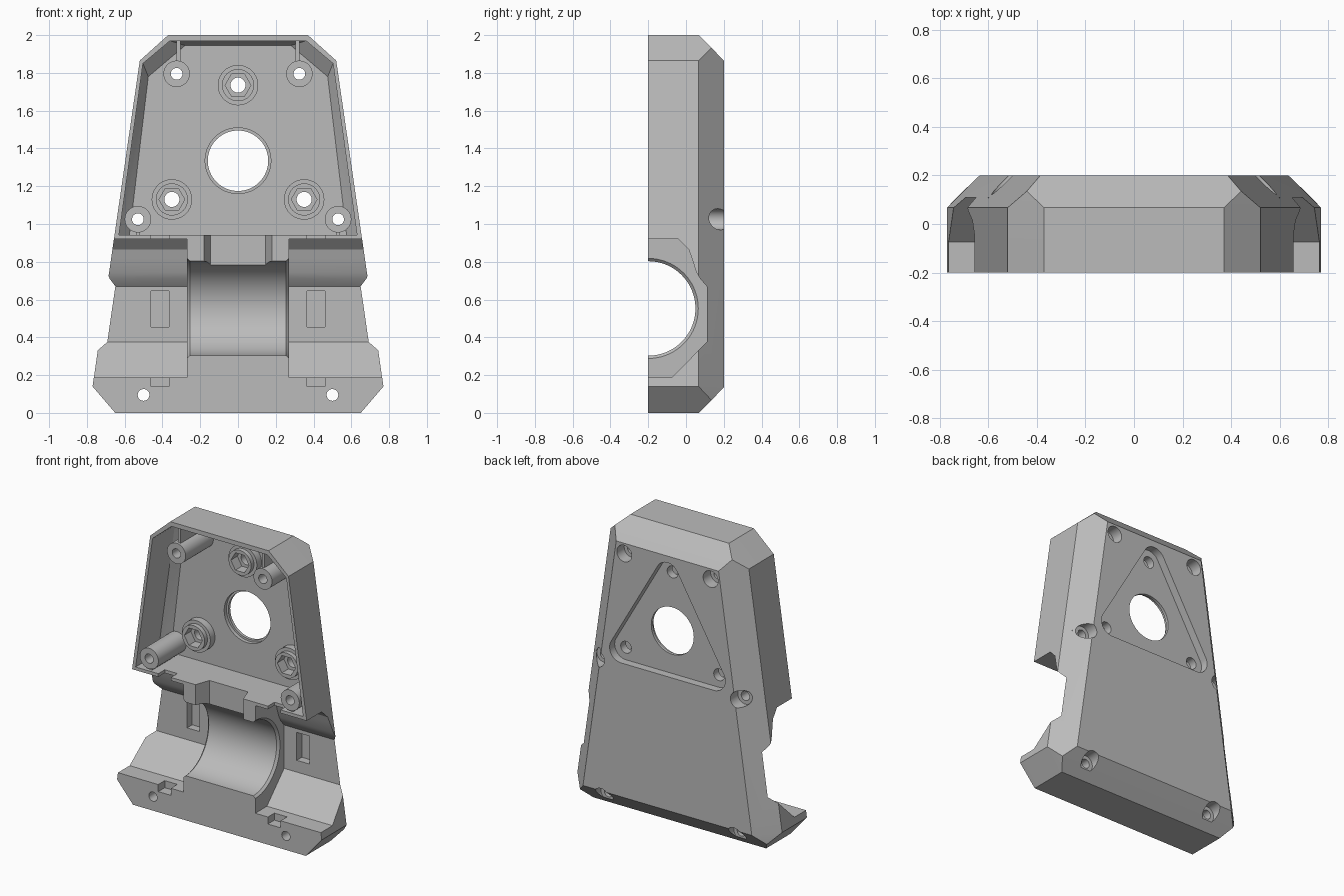
import bpy, bmesh
from math import cos, sin, tau

if "Cube" in bpy.data.objects:
    bpy.data.objects.remove(bpy.data.objects["Cube"], do_unlink=True)

grey = bpy.data.materials.new("plain_grey")
grey.use_nodes = True
grey.diffuse_color = (0.5, 0.5, 0.5, 1)
grey.node_tree.nodes["Principled BSDF"].inputs["Base Color"].default_value = (0.5, 0.5, 0.5, 1)


def finish(name, bm):
    bmesh.ops.recalc_face_normals(bm, faces=bm.faces)
    mesh = bpy.data.meshes.new(name)
    bm.to_mesh(mesh)
    bm.free()
    mesh.materials.append(grey)
    obj = bpy.data.objects.new(name, mesh)
    bpy.context.collection.objects.link(obj)
    return obj


def hull(name, points):
    bm = bmesh.new()
    for p in points:
        bm.verts.new(p)
    res = bmesh.ops.convex_hull(bm, input=bm.verts[:])
    junk = {e for e in res["geom_interior"] + res["geom_unused"] if isinstance(e, bmesh.types.BMVert)}
    bmesh.ops.delete(bm, geom=list(junk), context="VERTS")
    bmesh.ops.dissolve_limit(bm, angle_limit=0.01, verts=bm.verts[:], edges=bm.edges[:])
    return finish(name, bm)


def ring(axis, pts, d):
    """Lay 2D points on the plane at distance d along an axis."""
    return [{"x": (d, a, b), "y": (a, d, b), "z": (a, b, d)}[axis] for a, b in pts]


def prism(name, axis, pts, start, end):
    bm = bmesh.new()
    face = bm.faces.new([bm.verts.new(p) for p in ring(axis, pts, start)])
    new = bmesh.ops.extrude_face_region(bm, geom=[face])["geom"]
    for v in new:
        if isinstance(v, bmesh.types.BMVert):
            v.co["xyz".index(axis)] = end
    return finish(name, bm)


def circle(a, b, r, n=40):
    return [(a + r * cos(tau * i / n), b + r * sin(tau * i / n)) for i in range(n)]


def rect(x0, x1, z0, z1):
    return [(x0, z0), (x1, z0), (x1, z1), (x0, z1)]


def mirrored(pts):
    return pts + [(-a, b) for a, b in reversed(pts)]


def combine(tool, operation):
    mod = housing.modifiers.new("join", "BOOLEAN")
    mod.object, mod.operation, mod.solver = tool, operation, "EXACT"
    bpy.context.view_layer.objects.active = housing
    bpy.ops.object.modifier_apply(modifier=mod.name)
    bpy.data.objects.remove(tool, do_unlink=True)


def cut(tool):
    combine(tool, "DIFFERENCE")


def add(tool):
    combine(tool, "UNION")


# Tapered shell with a wide chamfer round the back
outline = mirrored([(0.65, 0), (0.77, 0.14), (0.52, 1.865), (0.37, 2)])
back = mirrored([(0.635, 0.135), (0.385, 1.865)])
mitres = mirrored([(0.703, 0.067), (0.441, 1.933)])
housing = hull("housing", ring("y", outline, -0.2) + ring("y", outline, 0.067)
               + ring("y", mitres, 0.135) + ring("y", back, 0.2))

# Upper cavity
rim = mirrored([(0.63, 0.942), (0.503, 1.85), (0.36, 1.97)])
floor = mirrored([(0.575, 0.942), (0.475, 1.78), (0.28, 1.945)])
cut(hull("cavity", ring("y", rim, -0.3) + ring("y", rim, 0.04) + ring("y", floor, 0.1)))

posts = [(s * x, z) for s in (-1, 1) for x, z in ((0.325, 1.795), (0.53, 1.025))]
bolts = [(0, 1.735), (-0.35, 1.13), (0.35, 1.13)]

# Side channels beside the bearing seat
channel = [(-0.3, 0.92), (-0.04, 0.92), (0.015, 0.865), (0.03, 0.82), (0.055, 0.745), (0.075, 0.71),
           (0.11, 0.67), (0.11, 0.375), (-0.075, 0.188), (-0.3, 0.188)]
for s in (-1, 1):
    cut(prism("channel", "x", channel, s * 0.27, s * 0.9))

# Bearing seat with chamfered ends
cut(prism("bearing_seat", "x", circle(-0.2, 0.553, 0.25, 96), -0.4, 0.4))
for s in (-1, 1):
    cut(hull("seat_chamfer", ring("x", circle(-0.2, 0.553, 0.25, 96), s * 0.255)
             + ring("x", circle(-0.2, 0.553, 0.268, 96), s * 0.273)))

# Flared notch between cavity and seat
cut(prism("notch", "z", mirrored([(0.215, -0.3), (0.145, -0.1)]), 0.6, 0.97))

# Strap slots and their matching notches
for s in (-1, 1):
    x0, x1 = sorted((s * 0.365, s * 0.46))
    cut(prism("strap_slot", "y", rect(x0, x1, 0.455, 0.645), 0.05, 0.165))
    cut(prism("low_notch", "y", rect(x0, x1, 0.14, 0.21), -0.3, -0.13))
    cut(prism("high_notch", "y", rect(x0, x1, 0.9, 0.96), -0.3, -0.13))

# Screw posts and thin ribs
for x, z in posts:
    add(prism("post", "y", circle(x, z, 0.07), -0.198, 0.108))
for s in (-1, 1):
    x = s * 0.315
    add(prism("top_rib", "y", rect(x - 0.01, x + 0.01, 1.85, 1.98), -0.18, 0.075))
    x = s * 0.53
    add(prism("low_rib", "y", rect(x - 0.01, x + 0.01, 0.932, 0.97), -0.18, 0.105))

# Stepped nut bosses
for x, z in bolts:
    add(prism("boss_base", "y", circle(x, z, 0.107), 0.05, 0.12))
    add(prism("boss_top", "y", circle(x, z, 0.085), 0.02, 0.12))

# Triangular motor recess in the back
corners = [p for x, z in bolts for p in circle(x, z, 0.085)]
cut(hull("back_recess", ring("y", corners, 0.145) + ring("y", corners, 0.3)))

# Hex pockets and bolt holes
for x, z in bolts:
    cut(prism("hex_pocket", "y", circle(x, z, 0.068, 6), -0.1, 0.09))
    cut(prism("bolt_hole", "y", circle(x, z, 0.04), -0.1, 0.3))

# Screw holes with round counterbores
for x, z in posts + [(-0.5, 0.095), (0.5, 0.095)]:
    cut(prism("screw_hole", "y", circle(x, z, 0.031), -0.3, 0.3))
    cut(prism("counterbore", "y", circle(x, z, 0.056), 0.12, 0.3))

# Shaft opening with a shallow step
cut(prism("shaft_hole", "y", circle(0, 1.335, 0.16, 64), -0.1, 0.3))
cut(prism("shaft_step", "y", circle(0, 1.335, 0.174, 64), -0.1, 0.125))

bpy.ops.object.select_all(action="DESELECT")
housing.select_set(True)
bpy.context.view_layer.objects.active = housing
bpy.ops.object.shade_smooth_by_angle(angle=0.4)
